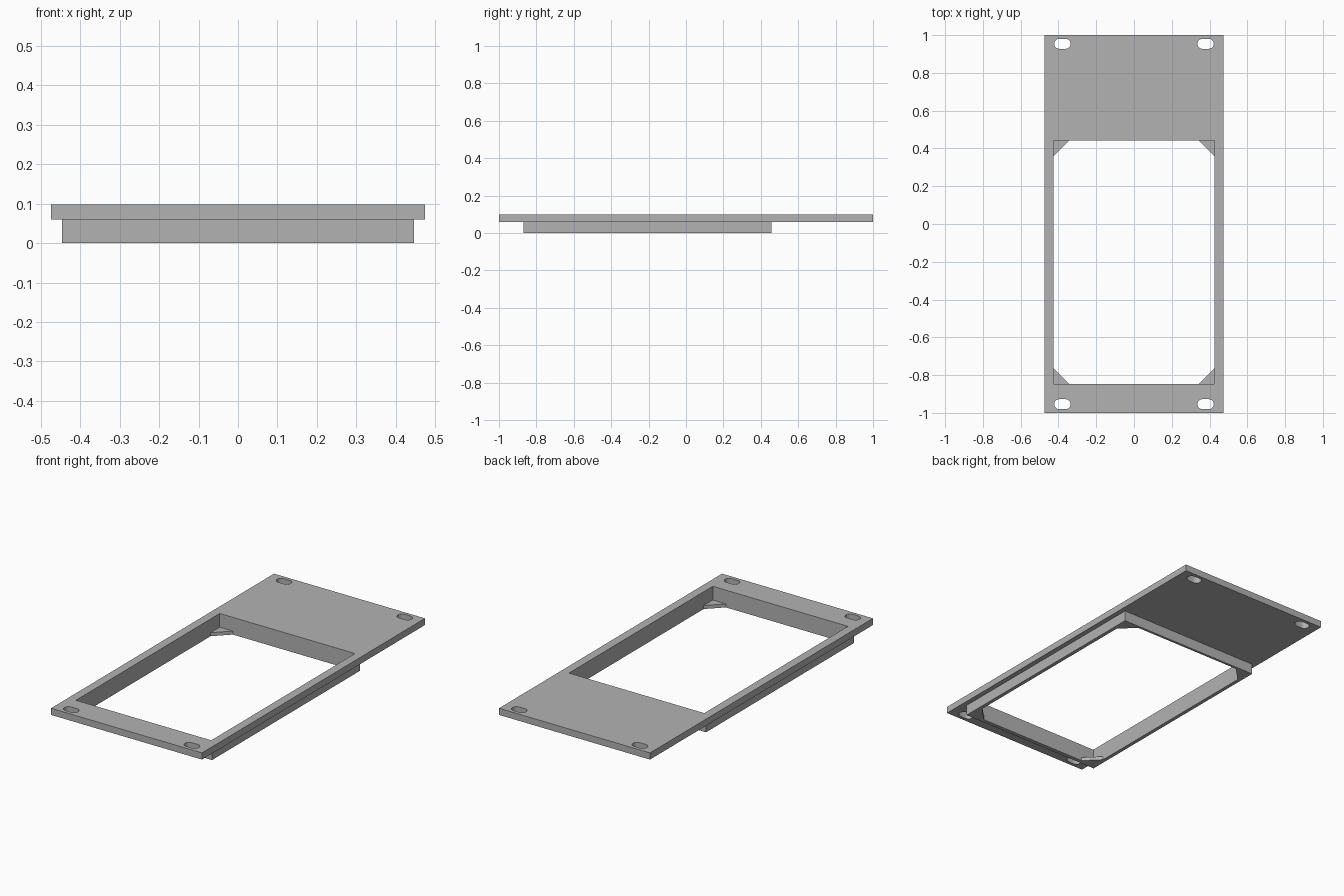
import bpy
from math import cos, sin, pi, radians

if "Cube" in bpy.data.objects:
    bpy.data.objects.remove(bpy.data.objects["Cube"], do_unlink=True)

grey = bpy.data.materials.new("mid_grey")
grey.use_nodes = True
colour = (0.45, 0.45, 0.45, 1)
grey.diffuse_color = colour
grey.node_tree.nodes["Principled BSDF"].inputs["Base Color"].default_value = colour


def rectangle(x, y0, y1):
    return [(-x, y0), (x, y0), (x, y1), (-x, y1)]


def slot(cx, cy, length, width, steps=10):
    """Outline of a rounded slot lying along x."""
    r = width / 2
    points = []
    for side in (1, -1):
        for i in range(steps + 1):
            a = -pi / 2 + pi * i / steps
            points.append((cx + side * (length / 2 - r + r * cos(a)),
                           cy + side * r * sin(a)))
    return points


def extrude(name, outlines, z0, z1):
    """Solid from flat outlines; inner outlines become holes."""
    curve = bpy.data.curves.new(name, "CURVE")
    curve.dimensions = "2D"
    curve.fill_mode = "BOTH"
    curve.extrude = (z1 - z0) / 2
    for outline in outlines:
        spline = curve.splines.new("POLY")
        spline.points.add(len(outline) - 1)
        for p, (x, y) in zip(spline.points, outline):
            p.co = (x, y, 0, 1)
        spline.use_cyclic_u = True
    ob = bpy.data.objects.new(name, curve)
    ob.location.z = (z0 + z1) / 2
    bpy.context.collection.objects.link(ob)
    bpy.ops.object.select_all(action="DESELECT")
    ob.select_set(True)
    bpy.context.view_layer.objects.active = ob
    bpy.ops.object.convert(target="MESH")
    ob = bpy.context.object
    ob.name = name
    ob.data.materials.clear()
    ob.data.materials.append(grey)
    bpy.ops.object.shade_smooth_by_angle(angle=radians(30))


# Shared window opening
half, front, back = 0.425, -0.847, 0.443
plate_bottom, plate_top = 0.06, 0.098
opening = rectangle(half, front, back)

# Top plate with window and four mounting slots
slots = [slot(sx * 0.379, sy * 0.954, 0.087, 0.053)
         for sx in (-1, 1) for sy in (-1, 1)]
extrude("top_plate", [rectangle(0.474, -1, 1), opening] + slots,
        plate_bottom, plate_top)

# Rim wall below the plate
extrude("lower_rim", [rectangle(0.446, -0.87, 0.457), opening], 0, plate_bottom)

# Triangular support tabs at the bottom corners of the window
leg = 0.082
for side, sx in (("right", -1), ("left", 1)):
    for end, y, sy in (("front", front, 1), ("back", back, -1)):
        x = sx * half
        extrude(f"corner_tab_{end}_{side}",
                [[(x, y), (x - sx * leg, y), (x, y + sy * leg)]], 0, 0.02)
